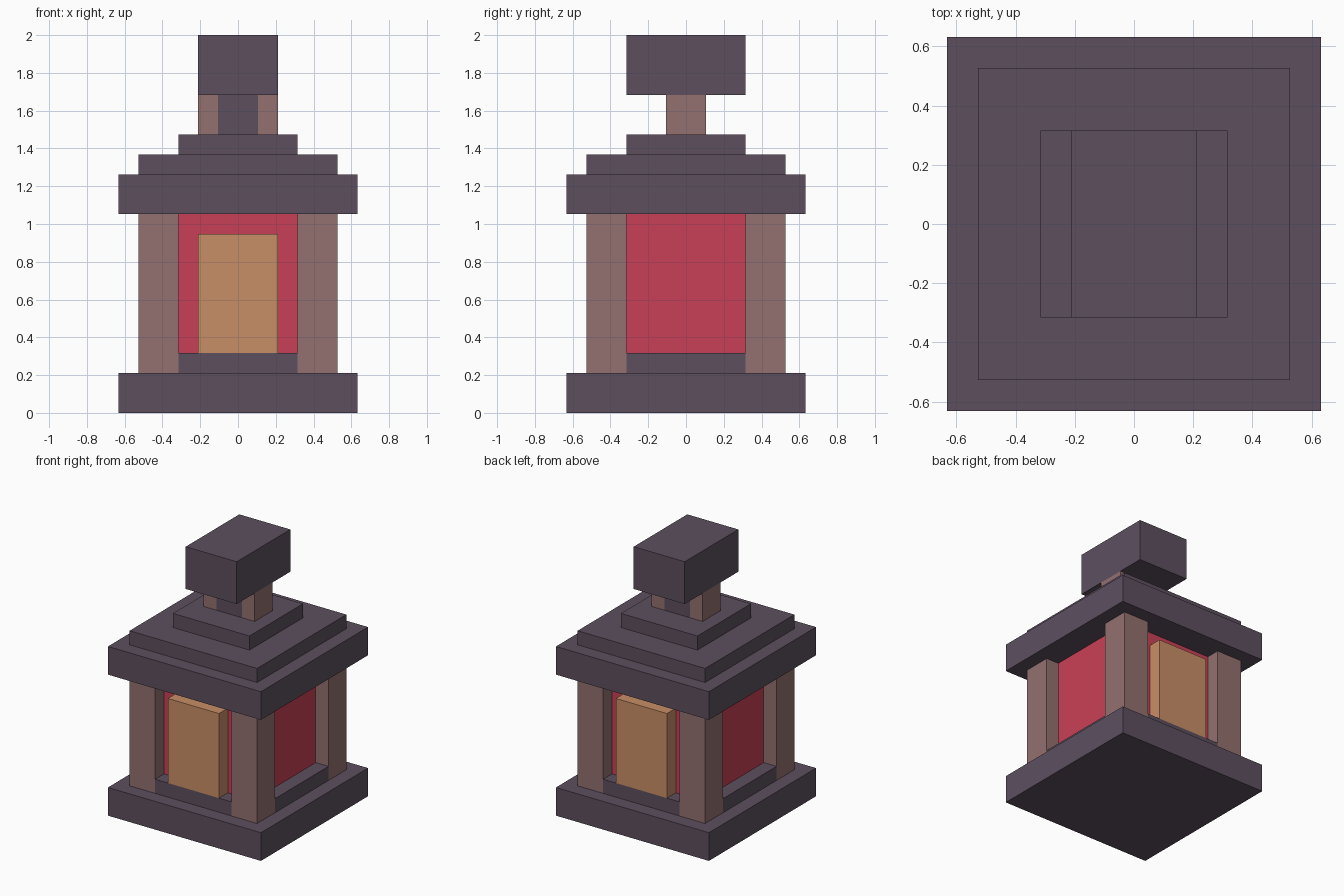
import bpy

if "Cube" in bpy.data.objects:
    bpy.data.objects.remove(bpy.data.objects["Cube"], do_unlink=True)

U = 2 / 19  # block unit: the lantern is 19 units tall


def material(name, r, g, b):
    def linear(c):
        c /= 255
        return c / 12.92 if c < 0.04 else ((c + 0.055) / 1.055) ** 2.4
    colour = (linear(r), linear(g), linear(b), 1)
    mat = bpy.data.materials.new(name)
    mat.use_nodes = True
    mat.diffuse_color = colour
    mat.node_tree.nodes["Principled BSDF"].inputs["Base Color"].default_value = colour
    return mat


stone = material("dark_stone", 93, 79, 95)
wood = material("dusty_wood", 148, 113, 112)
glass = material("red_glass", 201, 64, 87)
glow = material("amber_glow", 201, 142, 103)


def block(name, mat, half_x, half_y, bottom, top, x=0, y=0):
    """Box given in block units by half widths, height range and centre."""
    bpy.ops.mesh.primitive_cube_add(size=2, location=(x * U, y * U, (bottom + top) / 2 * U))
    obj = bpy.context.object
    obj.name = obj.data.name = name
    obj.scale = (half_x * U, half_y * U, (top - bottom) / 2 * U)
    bpy.ops.object.transform_apply(location=False, rotation=False, scale=True)
    obj.data.materials.append(mat)
    return obj


# Base plinth, and sills running between the posts
block("base", stone, 6, 6, 0, 2)
block("sill_across", stone, 5, 3, 2, 3)
block("sill_along", stone, 3, 5, 2, 3)

# Lantern body with a glowing pane at front and back
block("lantern_body", glass, 4, 4, 3, 10)
for end, y in (("front", -4.5), ("back", 4.5)):
    block(end + "_pane", glow, 2, 0.5, 3, 9, y=y)

# Corner posts
for end, y in (("front", -4), ("back", 4)):
    for side, x in (("right", -4), ("left", 4)):
        block(f"{end}_{side}_post", wood, 1, 1, 2, 10, x, y)

# Stepped roof
block("roof_eave", stone, 6, 6, 10, 12)
block("roof_middle", stone, 5, 5, 12, 13)
block("roof_top", stone, 3, 3, 13, 14)

# Neck with wooden cheeks, carrying the handle block
block("neck", stone, 1, 1, 14, 16)
for side, x in (("right", -1.5), ("left", 1.5)):
    block(side + "_neck_cheek", wood, 0.5, 1, 14, 16, x)
block("handle", stone, 2, 3, 16, 19)
